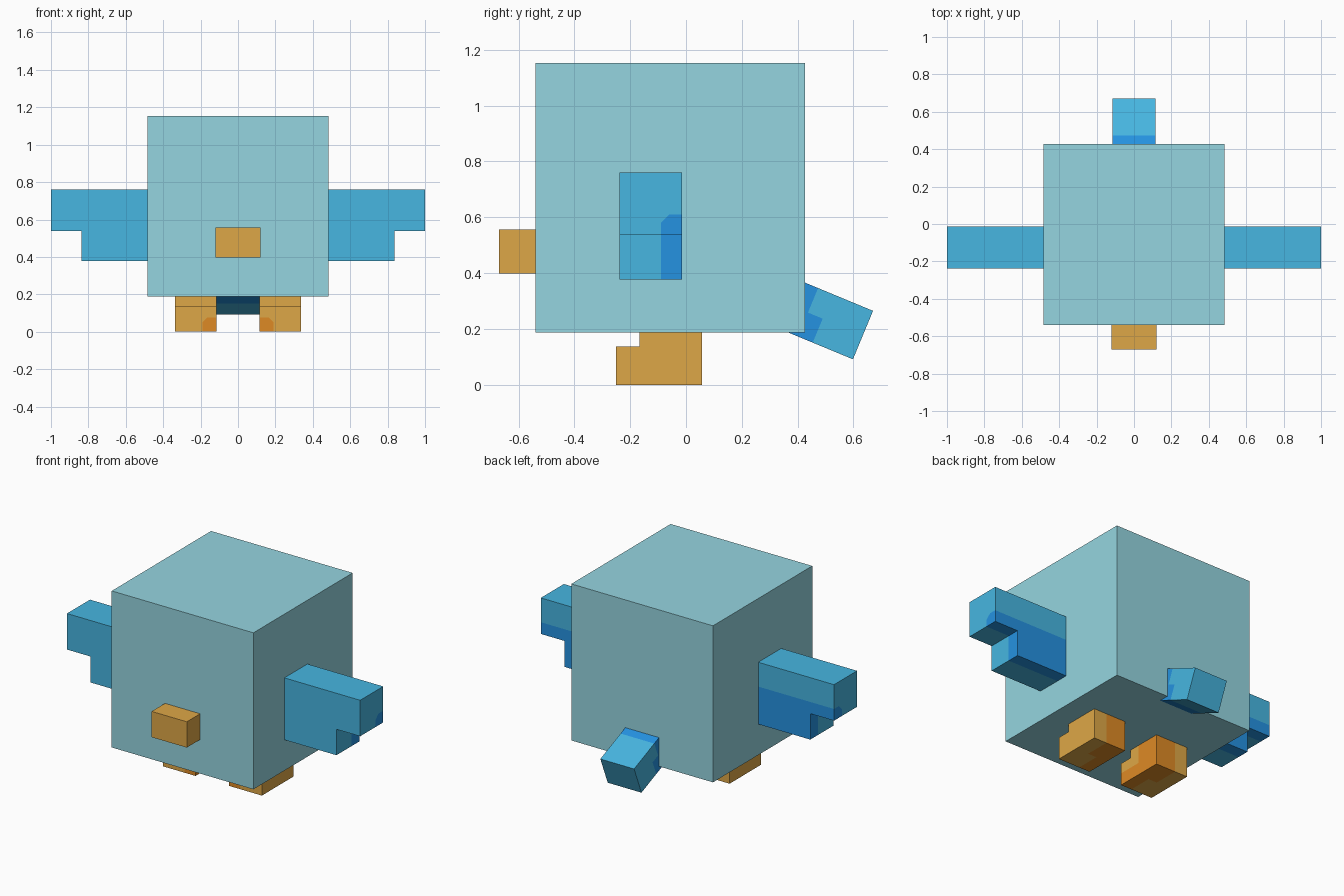
import bpy, bmesh, math
from mathutils import Matrix, Vector

cube = bpy.data.objects.get("Cube")
if cube:
    bpy.data.objects.remove(cube, do_unlink=True)


def material(name, rgb):
    """Flat material from 8-bit sRGB values."""
    lin = [((c / 255 + 0.055) / 1.055) ** 2.4 for c in rgb] + [1.0]
    m = bpy.data.materials.new(name)
    m.diffuse_color = lin
    m.use_nodes = True
    bsdf = m.node_tree.nodes["Principled BSDF"]
    bsdf.inputs["Base Color"].default_value = lin
    bsdf.inputs["Roughness"].default_value = 0.8
    return m


PALE_TEAL = material("pale teal", (149, 213, 224))
SKY_BLUE = material("sky blue", (71, 182, 225))
DEEP_BLUE = material("deep blue", (37, 146, 225))
GOLD = material("gold", (222, 167, 71))
ORANGE = material("orange", (222, 138, 37))


def extrusion(name, profile, start, end, axis, mats, cuts=(), rule=None,
              side=1, matrix=None):
    """Extrude a 2D profile along x or y, cut it along planes and colour its
    faces by a rule; side=-1 mirrors the part across x."""
    def place(a, b, t):
        return (t, a, b) if axis == "x" else (a, t, b)

    bm = bmesh.new()
    face = bm.faces.new([bm.verts.new(place(a, b, start)) for a, b in profile])
    ext = bmesh.ops.extrude_face_region(bm, geom=[face])["geom"]
    move = Vector(place(0, 0, end - start))
    bmesh.ops.translate(bm, vec=move,
                        verts=[v for v in ext if isinstance(v, bmesh.types.BMVert)])
    for co, no in cuts:
        bmesh.ops.bisect_plane(bm, geom=bm.verts[:] + bm.edges[:] + bm.faces[:],
                               plane_co=co, plane_no=no, dist=1e-5)
    if rule:
        for f in bm.faces:
            f.material_index = int(rule(f.calc_center_median()))
    if matrix:
        bm.transform(matrix)
    bm.transform(Matrix.Diagonal((side, 1, 1, 1)))
    bmesh.ops.recalc_face_normals(bm, faces=bm.faces[:])
    mesh = bpy.data.meshes.new(name)
    bm.to_mesh(mesh)
    bm.free()
    for m in mats:
        mesh.materials.append(m)
    ob = bpy.data.objects.new(name, mesh)
    bpy.context.scene.collection.objects.link(ob)
    return ob


def rect(a0, a1, b0, b1):
    return [(a0, b0), (a1, b0), (a1, b1), (a0, b1)]


# Body and beak
extrusion("body", rect(-0.54, 0.427, 0.188, 1.153), -0.483, 0.483, "x", [PALE_TEAL])
extrusion("beak", rect(-0.67, -0.53, 0.398, 0.557), -0.12, 0.12, "x", [GOLD])

# Stepped wing outline (x, z), with a darker lower rear edge
WING = [(0.47, 0.378), (0.838, 0.378), (0.838, 0.538), (1.0, 0.538),
        (1.0, 0.76), (0.47, 0.76)]
WING_CUTS = [((0, -0.09, 0), (0, 1, 0)), ((0, 0, 0.61), (0, 0, 1)),
             ((0, -0.09, 0.58), (0, -1, 1))]


def wing_dark(c):
    return c.y > -0.09 and c.z < 0.61 and c.z - c.y < 0.67


# Foot outline (y, z) with a low toe, darker on the inner side and heel
FOOT = [(-0.25, 0), (0.058, 0), (0.058, 0.195), (-0.167, 0.195),
        (-0.167, 0.138), (-0.25, 0.138)]
FOOT_CUTS = [((0.19, 0, 0), (1, 0, 0)), ((0.25, 0, 0), (1, 0, 0)),
             ((0, 0, 0.075), (0, 0, 1)), ((0, -0.1, 0), (0, 1, 0)),
             ((0.19, 0, 0.05), (1, 0, 1))]


def foot_dark(c):
    toe = c.x < 0.19 and c.z < 0.075 and c.x + c.z < 0.24
    heel = c.x < 0.25 and c.y > -0.1
    return toe or heel


for label, side in (("left", 1), ("right", -1)):
    extrusion(label + "_wing", WING, -0.238, -0.014, "y", [SKY_BLUE, DEEP_BLUE],
              WING_CUTS, wing_dark, side)
    extrusion(label + "_foot", FOOT, 0.115, 0.338, "x", [GOLD, ORANGE],
              FOOT_CUTS, foot_dark, side)

# Tail: a block sloping down to the rear, darker at its root
TAIL_CUTS = [((0, -0.213, 0), (0, 1, 0)), ((0, -0.156, 0), (0, 1, 0)),
             ((0, 0, -0.095), (0, 0, 1))]


def tail_dark(c):
    return c.y < (-0.213 if c.z > -0.095 else -0.156)


slope = Matrix.Translation((0, 0.67, 0.265)) @ Matrix.Rotation(math.radians(-22.5), 4, "X")
extrusion("tail", rect(-0.35, 0, -0.188, 0), -0.115, 0.115, "x",
          [SKY_BLUE, DEEP_BLUE], TAIL_CUTS, tail_dark, matrix=slope)
